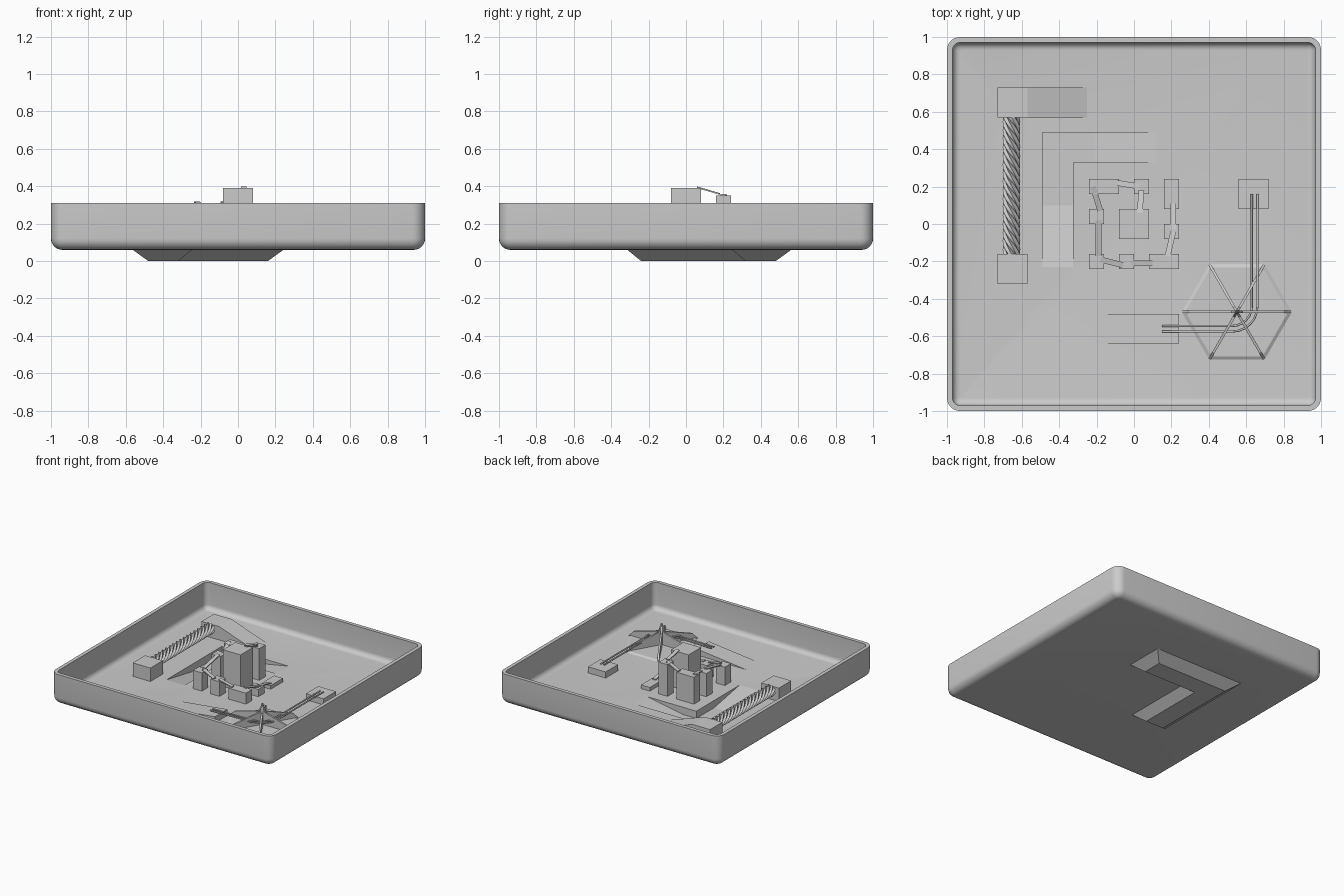
import bpy, bmesh, math
from mathutils import Vector

if "Cube" in bpy.data.objects:
    bpy.data.objects.remove(bpy.data.objects["Cube"])

FLOOR = 0.09


def finish(name, bm, smooth=False):
    bmesh.ops.recalc_face_normals(bm, faces=bm.faces)
    me = bpy.data.meshes.new(name)
    bm.to_mesh(me)
    bm.free()
    ob = bpy.data.objects.new(name, me)
    bpy.context.collection.objects.link(ob)
    if smooth:
        bpy.ops.object.select_all(action='DESELECT')
        ob.select_set(True)
        bpy.context.view_layer.objects.active = ob
        bpy.ops.object.shade_smooth_by_angle(angle=math.radians(35))
    return ob


def loft(name, rings, smooth=False):
    """Skin closed rings of equal length and cap both ends."""
    bm = bmesh.new()
    vs = [[bm.verts.new(p) for p in ring] for ring in rings]
    n = len(vs[0])
    for a, b in zip(vs, vs[1:]):
        for i in range(n):
            bm.faces.new((a[i], a[(i + 1) % n], b[(i + 1) % n], b[i]))
    bm.faces.new(vs[0])
    bm.faces.new(vs[-1])
    return finish(name, bm, smooth)


def prism(name, profile, lo, hi, axis):
    """Extrude a (horizontal, z) profile along 'X' or 'Y'."""
    put = (lambda u, z, t: (t, u, z)) if axis == 'X' else (lambda u, z, t: (u, t, z))
    return loft(name, [[put(u, z, t) for u, z in profile] for t in (lo, hi)])


def box(name, x0, x1, y0, y1, top):
    z0 = FLOOR - 0.01
    return prism(name, [(x0, z0), (x1, z0), (x1, top), (x0, top)], y0, y1, 'Y')


def strip(name, a, b, width=0.03, thick=0.008):
    """Thin sloping plank between two points."""
    a, b = Vector(a), Vector(b)
    side = (b - a).cross(Vector((0, 0, 1))).normalized() * width / 2
    up = Vector((0, 0, thick))
    return loft(name, [[p - side, p + side, p + side + up, p - side + up] for p in (a, b)])


def tube(name, pts, r):
    cu = bpy.data.curves.new(name, 'CURVE')
    cu.dimensions = '3D'
    cu.bevel_depth = r
    cu.bevel_resolution = 2
    cu.use_fill_caps = True
    sp = cu.splines.new('POLY')
    sp.points.add(len(pts) - 1)
    for p, co in zip(sp.points, pts):
        p.co = (*co, 1)
    ob = bpy.data.objects.new(name, cu)
    bpy.context.collection.objects.link(ob)


# tray: rounded square rings from the underside, over the rim, to the floor
def square_ring(inset, z):
    h = 1 - inset
    r = max(0.07 - inset, 0.02)
    out = []
    for k, (sx, sy) in enumerate([(1, 1), (-1, 1), (-1, -1), (1, -1)]):
        for i in range(7):
            t = math.pi / 2 * (k + i / 6)
            out.append((sx * (h - r) + r * math.cos(t), sy * (h - r) + r * math.sin(t), z))
    return out


arc = [math.pi / 2 * i / 6 for i in range(7)]
profile = [(0.06 - 0.06 * math.sin(t), 0.12 - 0.06 * math.cos(t)) for t in arc]
profile += [(0, 0.31), (0.03, 0.31)]
profile += [(0.07 - 0.04 * math.cos(t), 0.13 - 0.04 * math.sin(t)) for t in arc]
tray = loft("tray", [square_ring(*p) for p in profile], True)

# tapered L shaped housing under the tray
low = [(-.48, .48), (-.48, -.24), (-.32, -.24), (-.32, .32), (.16, .32), (.16, .48)]
high = [(-.57, .57), (-.57, -.32), (-.24, -.32), (-.24, .24), (.25, .24), (.25, .57)]
housing = loft("trench_housing", [[(x, y, 0) for x, y in low],
                                  [(x, y, 0.065) for x, y in high]])

# L shaped trench, ramping down from both ends
arm_y = [(-.23, FLOOR), (.10, .03), (.49, .03), (.49, .2), (-.23, .2)]
arm_x = [(.12, FLOOR), (-.21, .03), (-.49, .03), (-.49, .2), (.12, .2)]
cutters = [prism("trench_cutter_y", arm_y, -.49, -.325, 'X'),
           prism("trench_cutter_x", arm_x, .33, .49, 'Y')]
for target in (tray, housing):
    bpy.context.view_layer.objects.active = target
    for c in cutters:
        m = target.modifiers.new("trench", 'BOOLEAN')
        m.operation = 'DIFFERENCE'
        m.solver = 'EXACT'
        m.object = c
        bpy.ops.object.modifier_move_to_index(modifier=m.name, index=0)
        bpy.ops.object.modifier_apply(modifier=m.name)
for c in cutters:
    bpy.data.objects.remove(c)

# central tower and the rising spiral of blocks around it
box("tower", -.08, .08, -.08, .08, .39)
blocks = [(.16, .24, .08, .24, .12), (.16, .24, -.08, 0, .15), (.08, .24, -.24, -.16, .18),
          (-.08, 0, -.24, -.16, .21), (-.24, -.16, -.24, -.16, .24), (-.24, -.16, 0, .08, .28),
          (-.24, -.08, .16, .24, .31), (0, .08, .16, .24, .35)]
for i, b in enumerate(blocks):
    box(f"step_block_{i + 1}", *b)

# planks joining the blocks
planks = [((.21, .11, .12), (.21, -.03, .15)), ((.21, -.04, .15), (.18, -.17, .18)),
          ((.10, -.21, .18), (-.02, -.21, .21)), ((-.06, -.22, .21), (-.18, -.19, .24)),
          ((-.19, -.17, .24), (-.19, .02, .28)), ((-.18, .07, .28), (-.22, .20, .31)),
          ((-.09, .22, .31), (.03, .20, .35)), ((.04, .18, .355), (.03, .06, .39))]
for i, (a, b) in enumerate(planks):
    strip(f"plank_{i + 1}", a, b)

# twisted screw between its block and ramp
box("screw_block", -.73, -.57, -.32, -.16, .20)
prism("screw_ramp", [(-.73, .08), (-.25, .08), (-.25, FLOOR), (-.57, .20), (-.73, .20)],
      .57, .73, 'Y')
rings = []
for j in range(61):
    f = j / 60
    ring = []
    for i in range(16):
        t = 2 * math.pi * i / 16 + f * 4 * math.pi
        r = 0.047 if i % 2 else 0.034
        ring.append((-.655 + r * math.cos(t), -.16 + .73 * f, .165 + r * math.sin(t)))
    rings.append(ring)
loft("twisted_screw", rings)

# double rail from a block around a bend onto a ramp
box("rail_block", .56, .72, .08, .24, .14)
prism("rail_ramp", [(-.21, .08), (.24, .08), (.24, .14), (-.21, FLOOR)], -.64, -.48, 'Y')
for side, d in (("inner", -.015), ("outer", .015)):
    r = .12 + d
    pts = [(.645 + d, .16, .15)]
    pts += [(.525 + r * math.cos(t), -.44 - r * math.sin(t), .15) for t in arc]
    pts += [(.15, -.44 - r, .145)]
    tube(f"{side}_rail", pts, .006)

# six sided plate with tall radial fins
cx, cy = .55, -.47


def hexagon(r, z):
    return [(cx + r * math.cos(k * math.pi / 3), cy + r * math.sin(k * math.pi / 3), z)
            for k in range(6)]


loft("hexagon_plate", [hexagon(.295, .08), hexagon(.295, FLOOR), hexagon(.275, .10)])
fin = [(0, .08), (.29, .08), (.29, .10), (.25, .14), (.03, .20), (0, .27)]
for k in range(6):
    c, s = math.cos(k * math.pi / 3), math.sin(k * math.pi / 3)
    loft(f"fin_{k + 1}", [[(cx + r * c - w * s, cy + r * s + w * c, z) for r, z in fin]
                          for w in (-.007, .007)])
